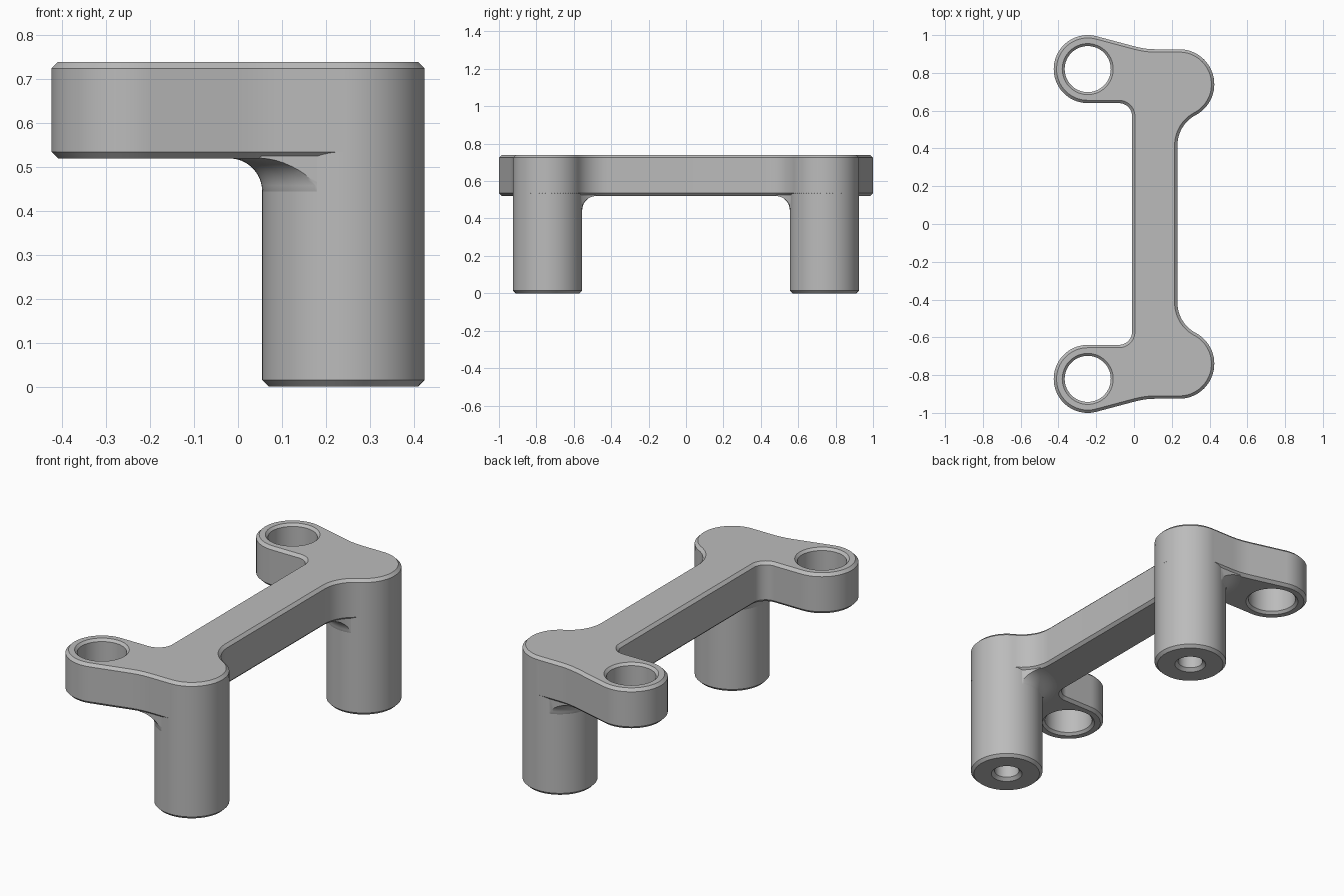
import bpy, bmesh, math
from mathutils import Vector, Matrix

cube = bpy.data.objects.get("Cube")
if cube:
    bpy.data.objects.remove(cube, do_unlink=True)

TOP, UNDER, EDGE = 0.74, 0.52, 0.015
POST = Vector((0.24, 0.74))
RING = Vector((-0.245, 0.82))
R_POST, R_RING = 0.185, 0.18

grey = bpy.data.materials.new("grey metal")
grey.use_nodes = True
grey.diffuse_color = (0.5, 0.5, 0.5, 1)
grey.node_tree.nodes["Principled BSDF"].inputs["Base Color"].default_value = (0.5, 0.5, 0.5, 1)


def finish(name, bm):
    bmesh.ops.recalc_face_normals(bm, faces=bm.faces)
    mesh = bpy.data.meshes.new(name)
    bm.to_mesh(mesh)
    bm.free()
    mesh.materials.append(grey)
    ob = bpy.data.objects.new(name, mesh)
    bpy.context.collection.objects.link(ob)
    return ob


def activate(ob):
    bpy.ops.object.select_all(action='DESELECT')
    ob.select_set(True)
    bpy.context.view_layer.objects.active = ob


def smooth(ob):
    activate(ob)
    bpy.ops.object.shade_smooth_by_angle(angle=math.radians(30))


def lathe(name, profile, centre, steps=64):
    """Revolve an (r, z) profile about a vertical axis."""
    bm = bmesh.new()
    vs = [bm.verts.new((r, 0, z)) for r, z in profile]
    es = [bm.edges.new(p) for p in zip(vs, vs[1:])]
    bmesh.ops.spin(bm, geom=vs + es, cent=(0, 0, 0), axis=(0, 0, 1),
                   angle=2 * math.pi, steps=steps)
    bmesh.ops.remove_doubles(bm, verts=bm.verts, dist=1e-5)
    bmesh.ops.translate(bm, verts=bm.verts, vec=(centre[0], centre[1], 0))
    return finish(name, bm)


def cut(ob, tool, operation):
    mod = ob.modifiers.new("cut", 'BOOLEAN')
    mod.object, mod.operation, mod.solver = tool, operation, 'EXACT'
    activate(ob)
    bpy.ops.object.modifier_apply(modifier=mod.name)


def arc(centre, r, a0, a1, step=5):
    n = max(3, round(abs(a1 - a0) / step))
    angles = [math.radians(a0 + (a1 - a0) * i / n) for i in range(n + 1)]
    return [(centre[0] + r * math.cos(a), centre[1] + r * math.sin(a)) for a in angles]


def outline(inset=0.0):
    """Closed plan of the bracket, mirrored front to back."""
    s = inset
    half = (arc((0.41, 0.417), 0.18 + s, 180, 117.8)
            + arc(POST, R_POST - s, -62.2, 90)[1:]
            + arc((0.112, 1.325), 0.4 + s, 270, 255)
            + arc(RING, R_RING - s, 75, 270)
            + arc((-0.08, 0.57), 0.07 + s, 90, 0))
    return half + [(x, -y) for x, y in reversed(half)]


def prism(name, points, z0, z1):
    bm = bmesh.new()
    face = bm.faces.new([bm.verts.new((x, y, z0)) for x, y in points])
    up = bmesh.ops.extrude_face_region(bm, geom=[face])["geom"]
    bmesh.ops.translate(bm, vec=(0, 0, z1 - z0),
                        verts=[v for v in up if isinstance(v, bmesh.types.BMVert)])
    return finish(name, bm)


# Bracket plate with chamfered rims
plate = prism("bracket_plate", outline(), UNDER, TOP)
bevel = plate.modifiers.new("chamfer", 'BEVEL')
bevel.width, bevel.segments = EDGE, 1
bevel.limit_method, bevel.angle_limit = 'ANGLE', math.radians(45)
activate(plate)
bpy.ops.object.modifier_apply(modifier=bevel.name)

# Straight column used to trim the flares under the plate
trim = prism("trim_helper", outline(0.01), 0.4, 0.6)
trim.hide_render = True

# Section of the hole cutter, chamfered at both ends
R_HOLE, C = 0.122, 0.013
hole_profile = [(0, UNDER - C), (R_HOLE + 2 * C, UNDER - C), (R_HOLE, UNDER + C),
                (R_HOLE, TOP - C), (R_HOLE + 2 * C, TOP + C), (0, TOP + C)]
# Post with a chamfered foot and a blind screw hole
post_profile = [(0, 0.4), (0.063, 0.37), (0.063, 0.016), (0.08, 0),
                (R_POST - EDGE, 0), (R_POST, EDGE), (R_POST, 0.7), (0, 0.7)]
# Concave flare joining the post to the underside
F = 0.075
flare_profile = ([(0, UNDER - F - 0.01), (R_POST - 0.005, UNDER - F - 0.01)]
                 + arc((R_POST + F, UNDER - F), F, 180, 90, 10)
                 + [(R_POST + F, UNDER + 0.02), (0, UNDER + 0.02)])

for side, sy in (("back", 1), ("front", -1)):
    flip = Vector((1, sy))
    cutter = lathe("hole_cutter", hole_profile, RING * flip)
    cut(plate, cutter, 'DIFFERENCE')
    bpy.data.objects.remove(cutter, do_unlink=True)

    smooth(lathe(side + "_post", post_profile, POST * flip, 72))

    flare = lathe(side + "_post_flare", flare_profile, POST * flip, 72)
    cut(flare, trim, 'INTERSECT')
    smooth(flare)

smooth(plate)
bpy.data.objects.remove(trim, do_unlink=True)
